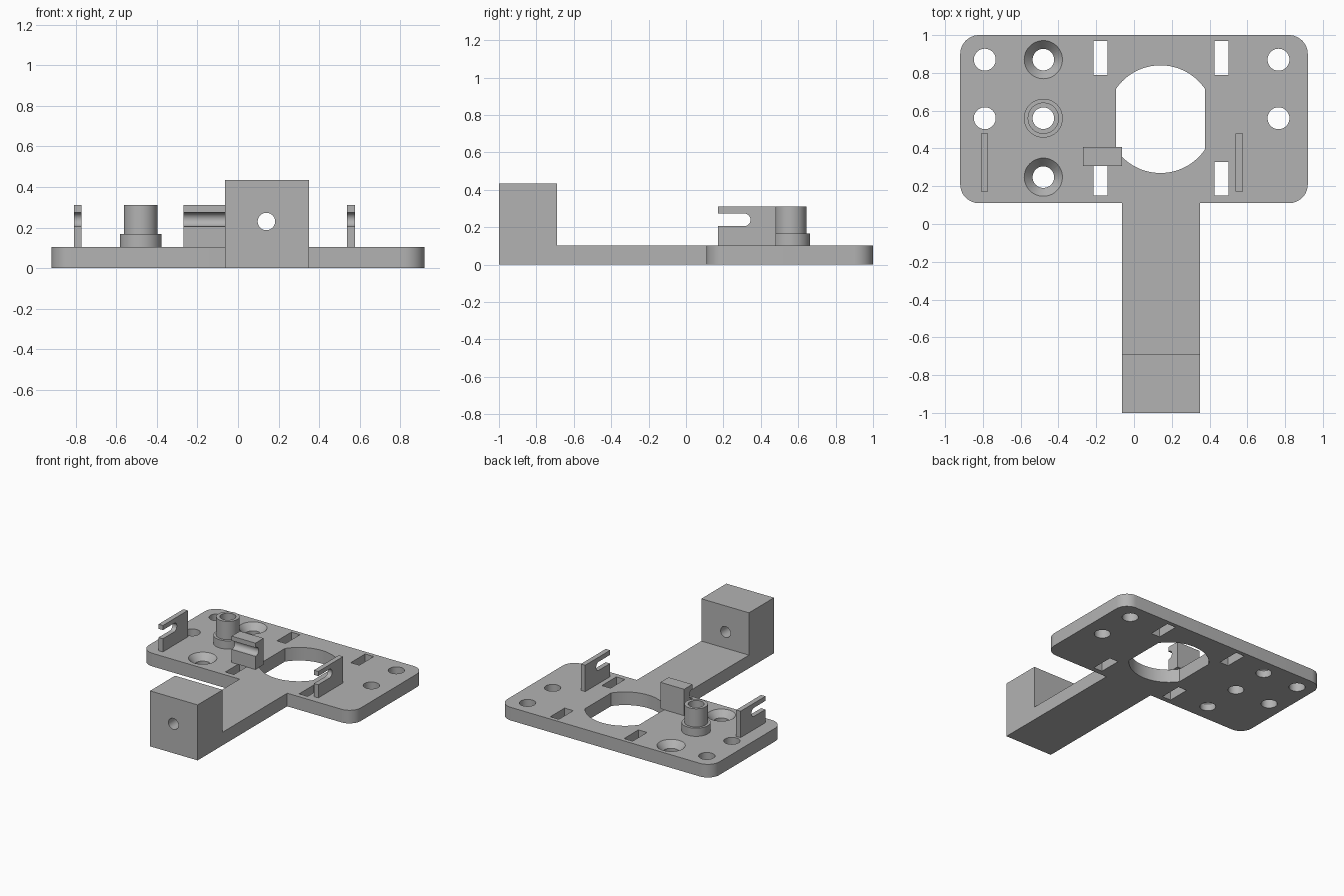
import bpy, bmesh
from math import pi, sin, cos, acos, radians
from mathutils import Vector

cube = bpy.data.objects.get("Cube")
if cube:
    bpy.data.objects.remove(cube, do_unlink=True)

grey = bpy.data.materials.new("mid grey")
grey.use_nodes = True
colour = (0.45, 0.45, 0.45, 1)
grey.diffuse_color = colour
grey.node_tree.nodes["Principled BSDF"].inputs["Base Color"].default_value = colour

THICK = 0.103      # plate thickness
TOP = 0.31         # top of clips and post
AXIS = 0.14        # centre line of arm and big opening


def arc(cx, cy, r, start, end, n):
    return [(cx + r * cos(start + (end - start) * i / n),
             cy + r * sin(start + (end - start) * i / n)) for i in range(n + 1)]


def circle(cx, cy, r, n=48):
    return arc(cx, cy, r, 0, 2 * pi, n)[:-1]


def rect(x0, x1, y0, y1):
    return [(x0, y0), (x1, y0), (x1, y1), (x0, y1)]


def finish(bm, name):
    bmesh.ops.recalc_face_normals(bm, faces=bm.faces)
    mesh = bpy.data.meshes.new(name)
    bm.to_mesh(mesh)
    bm.free()
    mesh.materials.append(grey)
    obj = bpy.data.objects.new(name, mesh)
    bpy.context.collection.objects.link(obj)
    return obj


def prism(name, profile, lo, hi, axis="z"):
    """Extrude a 2D profile along an axis (x: profile is y,z; y: profile is x,z)."""
    place = {"x": lambda a, b: (lo, a, b),
             "y": lambda a, b: (a, lo, b),
             "z": lambda a, b: (a, b, lo)}[axis]
    bm = bmesh.new()
    face = bm.faces.new([bm.verts.new(place(a, b)) for a, b in profile])
    out = bmesh.ops.extrude_face_region(bm, geom=[face])
    step = Vector([hi - lo if axis == k else 0 for k in "xyz"])
    moved = [v for v in out["geom"] if isinstance(v, bmesh.types.BMVert)]
    bmesh.ops.translate(bm, verts=moved, vec=step)
    return finish(bm, name)


def lathe(name, profile, cx, cy, n=48):
    """Spin a closed (radius, z) profile about a vertical axis."""
    bm = bmesh.new()
    rings = [[bm.verts.new((x, y, z)) for x, y in circle(cx, cy, r, n)] for r, z in profile]
    for i, ring in enumerate(rings):
        upper = rings[(i + 1) % len(rings)]
        for j in range(n):
            k = (j + 1) % n
            bm.faces.new((ring[j], ring[k], upper[k], upper[j]))
    return finish(bm, name)


def boolean(target, tool, operation="DIFFERENCE"):
    mod = target.modifiers.new("boolean", "BOOLEAN")
    mod.operation, mod.solver, mod.object = operation, "EXACT", tool
    tool.hide_render = True
    bpy.context.view_layer.objects.active = target
    bpy.ops.object.modifier_apply(modifier=mod.name)
    bpy.data.objects.remove(tool, do_unlink=True)


# Rounded plate
R = 0.1
outline = []
for i, (x, y) in enumerate([(0.82, 0.9), (-0.82, 0.9), (-0.82, 0.21), (0.82, 0.21)]):
    outline += arc(x, y, R, i * pi / 2, (i + 1) * pi / 2, 12)
plate = prism("base_plate", outline, 0, THICK)

# Arm with raised end block, merged into the plate
side = [(-1, 0), (0.2, 0), (0.2, THICK), (-0.69, THICK), (-0.69, 0.435), (-1, 0.435)]
boolean(plate, prism("arm", side, -0.063, 0.35, "x"), "UNION")

# Large opening: circle with flattened sides
big, half = 0.285, 0.235
a = acos(half / big)
opening = arc(AXIS, 0.555, big, a, pi - a, 32) + arc(AXIS, 0.555, big, pi + a, 2 * pi - a, 32)
boolean(plate, prism("opening_cutter", opening, -0.1, 0.2))

# Round screw holes
for x in (-0.79, 0.765):
    for y in (0.56, 0.87):
        boolean(plate, prism("hole_cutter", circle(x, y, 0.058), -0.1, 0.2))

# Column of holes, the outer two countersunk
COL = -0.48
for y in (0.248, 0.56, 0.87):
    boolean(plate, prism("hole_cutter", circle(COL, y, 0.057), -0.1, 0.2))
for y in (0.248, 0.87):
    bm = bmesh.new()
    bottom, top = [[bm.verts.new((px, py, z)) for px, py in circle(COL, y, r)]
                   for r, z in ((0.045, 0.04), (0.11, THICK + 0.01))]
    bm.faces.new(bottom)
    bm.faces.new(top)
    for j in range(len(top)):
        bm.faces.new((bottom[j - 1], bottom[j], top[j], top[j - 1]))
    boolean(plate, finish(bm, "countersink_cutter"))

# Rectangular slots
for x in (-0.215, 0.425):
    for y in (0.15, 0.79):
        boolean(plate, prism("slot_cutter", rect(x, x + 0.075, y, y + 0.178), -0.1, 0.2))

# Hole through the end block
boolean(plate, prism("bore_cutter", circle(AXIS, 0.23, 0.043), -1.1, -0.6, "y"))

# Stepped hollow post
post = lathe("hollow_post", [(0.057, THICK), (0.103, THICK), (0.103, 0.167),
                             (0.083, 0.167), (0.083, TOP), (0.057, TOP)], COL, 0.56)


# Brackets with a round-ended notch open to the front
def bracket(name, x0, x1, y0, y1):
    notch = arc(0.311, 0.24, 0.034, -pi / 2, pi / 2, 16)
    profile = [(y0, THICK), (y0, 0.206)] + notch + [(y0, 0.274), (y0, TOP), (y1, TOP), (y1, THICK)]
    return prism(name, profile, x0, x1, "x")


parts = [plate, post,
         bracket("right_bracket", -0.81, -0.772, 0.172, 0.48),
         bracket("left_bracket", 0.538, 0.576, 0.172, 0.48),
         bracket("middle_bracket", -0.27, -0.063, 0.306, 0.408)]

# Smooth curved walls, keep edges sharp
bpy.ops.object.select_all(action="DESELECT")
for obj in parts:
    obj.select_set(True)
bpy.context.view_layer.objects.active = plate
bpy.ops.object.shade_smooth_by_angle(angle=radians(30))
